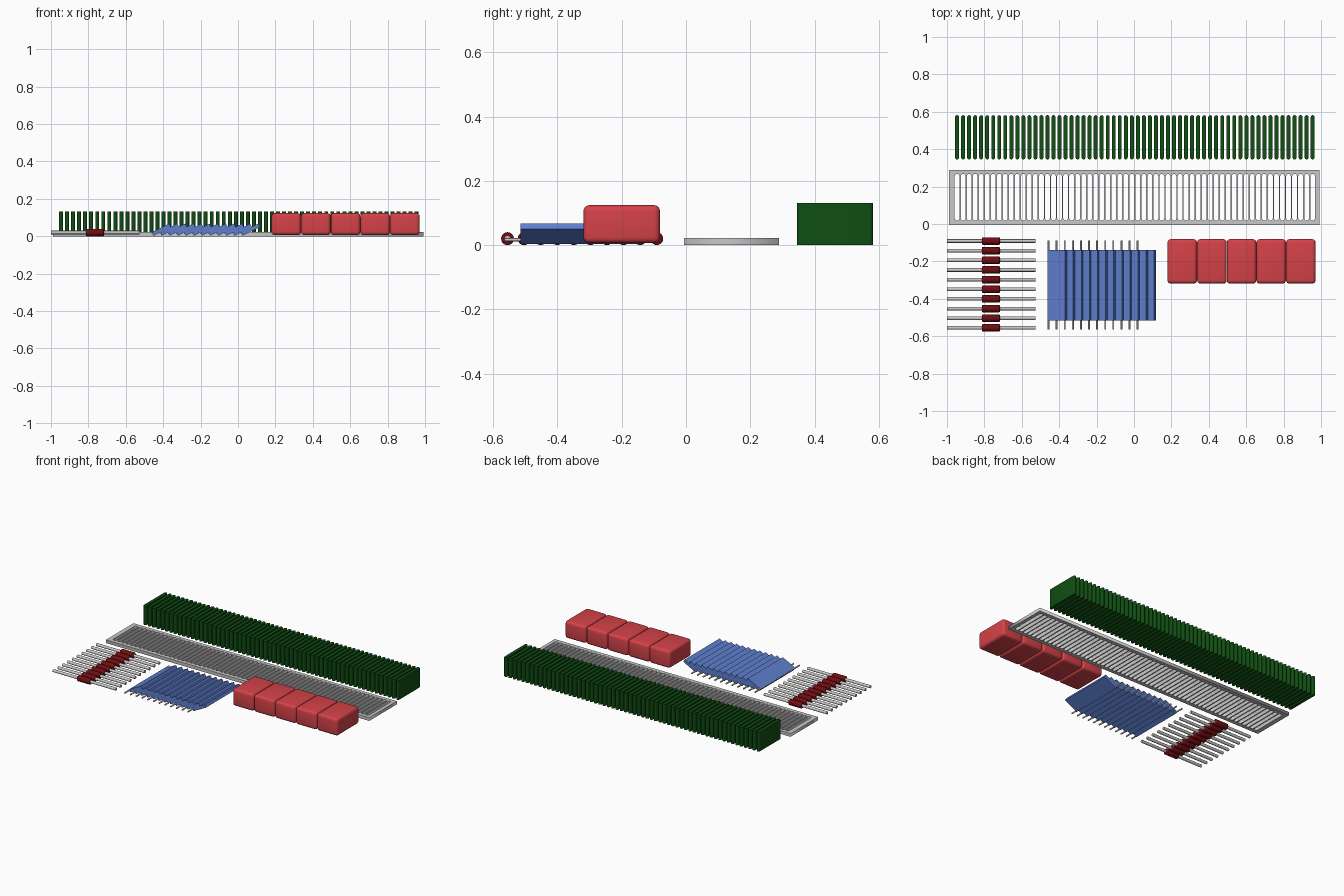
import bpy, bmesh, math
from mathutils import Matrix, Vector

if "Cube" in bpy.data.objects:
    bpy.data.objects.remove(bpy.data.objects["Cube"])


def material(name, rgb):
    m = bpy.data.materials.new(name)
    m.diffuse_color = (*rgb, 1)
    m.use_nodes = True
    m.node_tree.nodes["Principled BSDF"].inputs["Base Color"].default_value = m.diffuse_color
    return m


GREEN = material("dark green", (0.005, 0.075, 0.006))
GREY = material("light grey", (0.58, 0.58, 0.58))
RED = material("coral red", (0.66, 0.055, 0.065))
MAROON = material("maroon", (0.16, 0.004, 0.006))
BLUE = material("blue", (0.11, 0.21, 0.62))


def finish(name, bm, mat, smooth=True):
    bmesh.ops.recalc_face_normals(bm, faces=bm.faces)
    me = bpy.data.meshes.new(name)
    bm.to_mesh(me)
    bm.free()
    ob = bpy.data.objects.new(name, me)
    bpy.context.collection.objects.link(ob)
    me.materials.append(mat)
    if smooth:
        bpy.ops.object.select_all(action='DESELECT')
        ob.select_set(True)
        bpy.context.view_layer.objects.active = ob
        bpy.ops.object.shade_smooth_by_angle(angle=math.radians(35))
    return ob


def box(name, center, size, mat, bevel=0, segments=4, tilt=0):
    bm = bmesh.new()
    bmesh.ops.create_cube(bm, size=1, matrix=Matrix.Diagonal((*size, 1)))
    if bevel:
        bmesh.ops.bevel(bm, geom=bm.edges[:], offset=bevel, segments=segments,
                        profile=0.5, affect='EDGES')
    bm.transform(Matrix.Translation(center) @ Matrix.Rotation(tilt, 4, 'Y'))
    return finish(name, bm, mat, bool(bevel))


def rod(name, center, radius, length, axis, mat, bevel=0, sides=20):
    bm = bmesh.new()
    bmesh.ops.create_cone(bm, cap_ends=True, segments=sides, radius1=radius,
                          radius2=radius, depth=length)
    if bevel:
        rims = [e for e in bm.edges if abs(e.verts[0].co.z - e.verts[1].co.z) < 1e-5]
        bmesh.ops.bevel(bm, geom=rims, offset=bevel, segments=3, profile=0.5,
                        affect='EDGES')
    turn = Vector((0, 0, 1)).rotation_difference(Vector(axis)).to_matrix().to_4x4()
    bm.transform(Matrix.Translation(center) @ turn)
    return finish(name, bm, mat)


def capsule(cx, y0, y1, r, n=6):
    """Outline of a slot with round ends, running along y."""
    pts = []
    for k in range(n + 1):
        a = math.pi * k / n
        pts.append((cx + r * math.cos(a), y1 - r + r * math.sin(a)))
    for k in range(n + 1):
        a = math.pi + math.pi * k / n
        pts.append((cx + r * math.cos(a), y0 + r + r * math.sin(a)))
    return pts


COUNT = 60
xs = [-0.946 + 1.901 * i / (COUNT - 1) for i in range(COUNT)]

# Row of upright green plates with round edges
for i, x in enumerate(xs):
    bm = bmesh.new()
    f = bm.faces.new([bm.verts.new((px, py, 0)) for px, py in capsule(x, 0.345, 0.582, 0.0105)])
    ext = bmesh.ops.extrude_face_region(bm, geom=[f])
    bmesh.ops.translate(bm, vec=(0, 0, 0.131),
                        verts=[v for v in ext['geom'] if isinstance(v, bmesh.types.BMVert)])
    finish(f"green_plate_{i + 1}", bm, GREEN)

# Slotted tray: filled flat curve with a hole for each plate
cu = bpy.data.curves.new("slotted_tray", 'CURVE')
cu.dimensions = '2D'
cu.fill_mode = 'BOTH'
cu.extrude = 0.011
outlines = [[(-0.99, -0.006), (0.992, -0.006), (0.992, 0.29), (-0.99, 0.29)]]
outlines += [capsule(x, 0.018, 0.268, 0.0125) for x in xs]
for pts in outlines:
    sp = cu.splines.new('POLY')
    sp.points.add(len(pts) - 1)
    for p, (x, y) in zip(sp.points, pts):
        p.co = (x, y, 0, 1)
    sp.use_cyclic_u = True
tray = bpy.data.objects.new("slotted_tray", cu)
tray.location.z = 0.011
bpy.context.collection.objects.link(tray)
cu.materials.append(GREY)
bpy.ops.object.select_all(action='DESELECT')
tray.select_set(True)
bpy.context.view_layer.objects.active = tray
bpy.ops.object.convert(target='MESH')

# Grey rods, each carrying a maroon roller
for i in range(10):
    y = -0.091 - 0.0516 * i
    rod(f"roller_rod_{i + 1}", (-0.7635, y, 0.02), 0.0095, 0.473, (1, 0, 0), GREY)
    rod(f"roller_{i + 1}", (-0.765, y, 0.02), 0.02, 0.096, (1, 0, 0), MAROON, 0.005)

# Leaning blue panels, each on a thin grey pin
TILT = math.radians(27)
LENGTH, THICK = 0.104, 0.02
for i in range(12):
    x = -0.457 + 0.0433 * i
    cx = x + 0.047
    cz = 0.0095 + 0.5 * LENGTH * math.sin(TILT) + 0.002
    box(f"blue_panel_{i + 1}", (cx, -0.327, cz), (LENGTH, 0.376, THICK), BLUE, tilt=-TILT)
    rod(f"panel_pin_{i + 1}", (x, -0.327, 0.0165), 0.005, 0.476, (0, 1, 0), GREY, sides=12)

# Rounded red blocks
for i in range(5):
    box(f"red_block_{i + 1}", (0.258 + 0.1585 * i, -0.2, 0.065), (0.1575, 0.238, 0.118),
        RED, 0.018)
